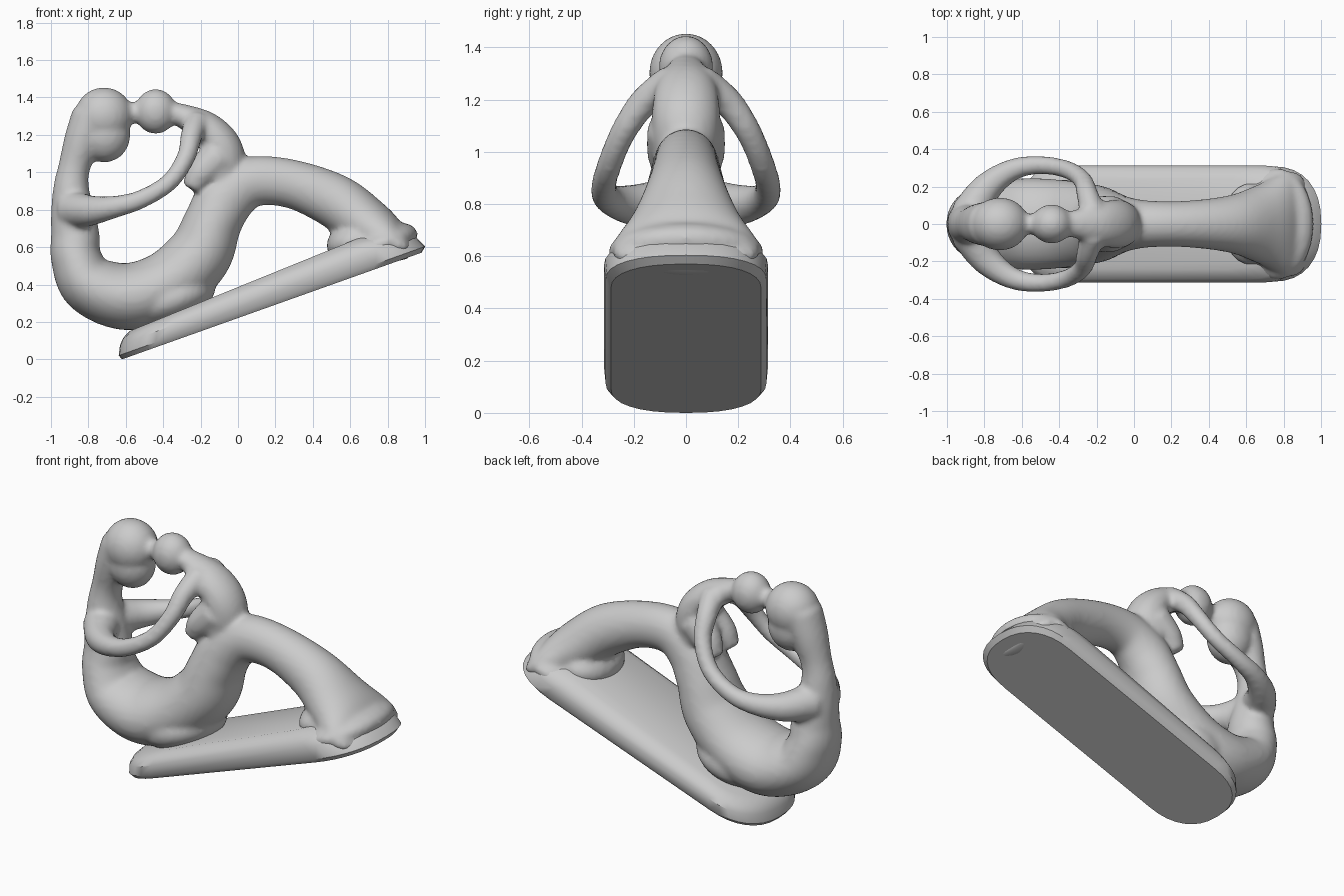
import bpy, bmesh, math
from mathutils import Vector, Matrix

if "Cube" in bpy.data.objects:
    bpy.data.objects.remove(bpy.data.objects["Cube"])


def spline(keys, steps=6):
    """Catmull-Rom interpolation of tuples of numbers."""
    pts = [keys[0]] + list(keys) + [keys[-1]]
    out = []
    for i in range(1, len(pts) - 2):
        for s in range(steps):
            t = s / steps
            out.append([0.5 * (2 * b + (c - a) * t + (2 * a - 5 * b + 4 * c - d) * t * t
                               + (3 * b - a - 3 * c + d) * t ** 3)
                        for a, b, c, d in zip(*pts[i - 1:i + 3])])
    return out + [list(keys[-1])]


def skin(bm, rings):
    """Bridge a list of point rings and close both ends."""
    loops = [[bm.verts.new(p) for p in r] for r in rings]
    faces = []
    n = len(loops[0])
    for a, b in zip(loops, loops[1:]):
        for i in range(n):
            j = (i + 1) % n
            faces.append(bm.faces.new((a[i], a[j], b[j], b[i])))
    faces.append(bm.faces.new(loops[0][::-1]))
    faces.append(bm.faces.new(loops[-1]))
    bmesh.ops.recalc_face_normals(bm, faces=faces)


def tube(bm, keys, sides=24):
    """Swept ellipse; keys are (x, y, z, radius in profile, radius across)."""
    path = spline(keys)
    pos = [Vector(p[:3]) for p in path]
    rings = []
    for i, p in enumerate(path):
        t = (pos[min(i + 1, len(pos) - 1)] - pos[max(i - 1, 0)]).normalized()
        side = (Vector((0, 1, 0)) - t * t.y).normalized()
        nor = t.cross(side)
        rings.append([pos[i] + nor * (p[3] * math.cos(a)) + side * (p[4] * math.sin(a))
                      for a in (2 * math.pi * k / sides for k in range(sides))])
    skin(bm, rings)


def ball(bm, centre, radii, tilt=0.0):
    m = Matrix.Translation(centre) @ Matrix.Rotation(-tilt, 4, 'Y') @ Matrix.Diagonal((*radii, 1))
    bmesh.ops.create_uvsphere(bm, u_segments=28, v_segments=18, radius=1, matrix=m)


def finish(bm, name, angle):
    me = bpy.data.meshes.new(name)
    bm.to_mesh(me)
    bm.free()
    ob = bpy.data.objects.new(name, me)
    bpy.context.collection.objects.link(ob)
    bpy.ops.object.select_all(action='DESELECT')
    ob.select_set(True)
    bpy.context.view_layer.objects.active = ob
    bpy.ops.object.shade_smooth_by_angle(angle=math.radians(angle))
    return ob


# Tilted base slab: (height, thickening to the right, left inset, right inset, half width)
slope = math.radians(19.6)


def slab_ring(v, grow, left, right, w, n=16):
    lo, hi, end = left, 1.73 - right, 0.28
    pts = []
    for sgn, centre in ((1, hi - end), (-1, lo + end)):
        for k in range(n + 1):
            a = -math.pi / 2 + math.pi * k / n
            u = centre + sgn * end * max(math.cos(a), 0) ** 0.85
            y = sgn * w * math.copysign(abs(math.sin(a)) ** 0.85, math.sin(a))
            h = v + grow * u / 1.73
            pts.append((-0.62 + u * math.cos(slope) - h * math.sin(slope), y,
                        u * math.sin(slope) + h * math.cos(slope)))
    return pts


bm = bmesh.new()
skin(bm, [slab_ring(*r) for r in (
    (0.00, 0.00, 0.00, 0.03, 0.288), (0.025, 0.0, -0.01, 0.0, 0.308),
    (0.075, 0.03, 0.015, 0.04, 0.314), (0.105, 0.05, 0.045, 0.10, 0.295),
    (0.125, 0.075, 0.09, 0.20, 0.24))])
finish(bm, "base_slab", 35)

bm = bmesh.new()
# Large seated figure: neck, back, hips, thigh, knee and lower leg in one sweep
tube(bm, [(x, 0, z, r, w) for x, z, r, w in (
    (-0.78, 1.30, .11, .12), (-0.83, 1.17, .10, .11), (-0.875, 1.03, .085, .09),
    (-0.892, 0.92, .095, .10), (-0.885, 0.80, .115, .12), (-0.87, 0.66, .13, .145),
    (-0.865, 0.54, .135, .18), (-0.79, 0.40, .16, .22), (-0.59, 0.335, .18, .245),
    (-0.38, 0.40, .18, .235), (-0.21, 0.555, .175, .21), (-0.135, 0.73, .155, .18),
    (-0.06, 0.865, .155, .15), (0.08, 0.95, .135, .125), (0.29, 0.937, .13, .125),
    (0.52, 0.845, .145, .155), (0.68, 0.725, .145, .215), (0.79, 0.645, .125, .275),
    (0.88, 0.60, .08, .27), (0.93, 0.583, .04, .2))], 32)

# Foot flare merging the leg into the slab, and the seat resting on it
ball(bm, (0.765, 0, 0.615), (.205, .30, .10), slope)
ball(bm, (0.62, 0, 0.63), (.15, .22, .11), slope)
ball(bm, (-0.36, 0, 0.32), (.25, .24, .13), slope)

# Large head with chin
ball(bm, (-0.717, 0, 1.302), (.155, .142, .152))
ball(bm, (-0.713, 0, 1.20), (.138, .125, .147))

# Small figure: neck to seat, head, and bridge between the two heads
tube(bm, [(x, 0, z, r, w) for x, z, r, w in (
    (-0.37, 1.33, .05, .06), (-0.27, 1.29, .07, .09), (-0.17, 1.235, .09, .12),
    (-0.10, 1.15, .11, .13), (-0.09, 1.06, .13, .13), (-0.13, 0.98, .12, .13))])
ball(bm, (-0.44, 0, 1.325), (.112, .105, .12))
tube(bm, [(-0.65, 0, 1.32, .06, .06), (-0.56, 0, 1.32, .055, .055), (-0.48, 0, 1.32, .06, .06)])

for s in (-1, 1):
    # Arms looping between the two figures
    tube(bm, [(x, s * y, z, r, r) for x, y, z, r in (
        (-0.22, .05, 1.27, .07), (-0.25, .16, 1.19, .058), (-0.28, .24, 1.075, .05),
        (-0.37, .295, 0.945, .048), (-0.52, .315, 0.855, .05), (-0.66, .285, 0.815, .06),
        (-0.79, .19, 0.795, .082), (-0.88, .05, 0.80, .105))])
    # Small folded legs
    tube(bm, [(x, s * y, z, r, r) for x, y, z, r in (
        (-0.11, .05, 1.08, .10), (-0.20, .07, 0.99, .08), (-0.25, .075, 0.91, .05))])

figures = finish(bm, "embracing_figures", 60)

# Fuse all limbs into one smooth body
rm = figures.modifiers.new("fuse", 'REMESH')
rm.mode = 'VOXEL'
rm.voxel_size = 0.016
rm.use_smooth_shade = True
sm = figures.modifiers.new("soften", 'SMOOTH')
sm.factor = 0.5
sm.iterations = 6
